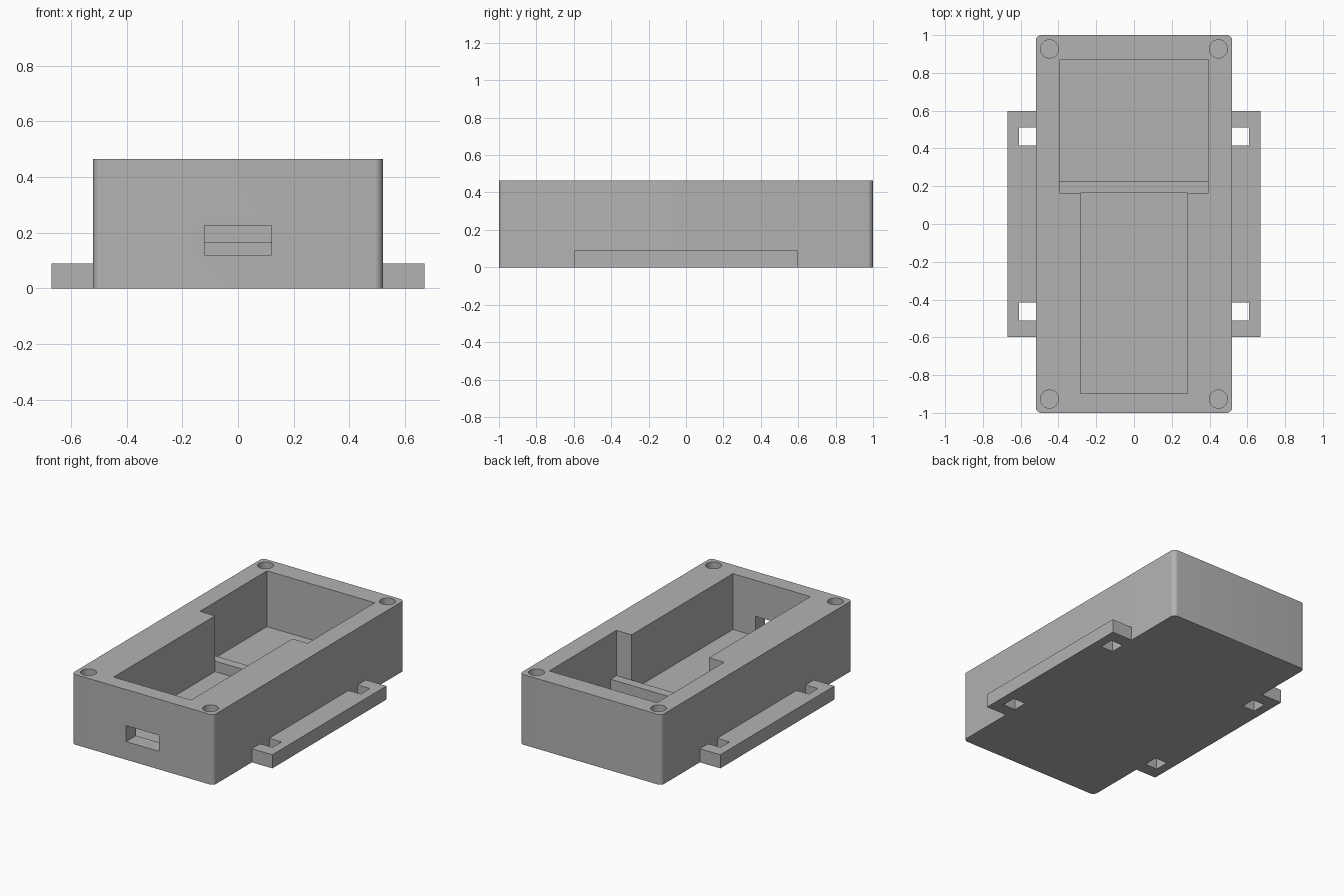
import bpy, bmesh, math

cube = bpy.data.objects.get("Cube")
if cube:
    bpy.data.objects.remove(cube, do_unlink=True)

grey = bpy.data.materials.new("plain grey")
grey.use_nodes = True
grey.diffuse_color = (0.45, 0.45, 0.45, 1)
grey.node_tree.nodes["Principled BSDF"].inputs["Base Color"].default_value = grey.diffuse_color

HALF_W, HEIGHT, FLOOR = 0.52, 0.465, 0.095


def prism(name, outline, z0, z1):
    """Extrude a flat outline from z0 up to z1."""
    bm = bmesh.new()
    face = bm.faces.new([bm.verts.new((x, y, z0)) for x, y in outline])
    ext = bmesh.ops.extrude_face_region(bm, geom=[face])
    for v in ext["geom"]:
        if isinstance(v, bmesh.types.BMVert):
            v.co.z = z1
    bmesh.ops.recalc_face_normals(bm, faces=bm.faces)
    mesh = bpy.data.meshes.new(name)
    bm.to_mesh(mesh)
    bm.free()
    mesh.materials.append(grey)
    obj = bpy.data.objects.new(name, mesh)
    bpy.context.collection.objects.link(obj)
    return obj


def rect(x, y0, y1):
    return [(-x, y0), (x, y0), (x, y1), (-x, y1)]


def arc(cx, cy, r, start, sweep, n):
    angles = [math.radians(start + sweep * i / n) for i in range(n + 1)]
    return [(cx + r * math.cos(a), cy + r * math.sin(a)) for a in angles]


def cut(target, cutter):
    """Subtract the cutter, bake the result and discard the cutter."""
    cutter.hide_render = True
    mod = target.modifiers.new("cut", "BOOLEAN")
    mod.operation, mod.solver, mod.object = "DIFFERENCE", "EXACT", cutter
    bpy.context.view_layer.objects.active = target
    bpy.ops.object.modifier_apply(modifier=mod.name)
    bpy.data.objects.remove(cutter, do_unlink=True)


# Case block with rounded upright corners
R = 0.03
outline = []
for i, (sx, sy) in enumerate([(1, 1), (-1, 1), (-1, -1), (1, -1)]):
    outline += arc(sx * (HALF_W - R), sy * (1 - R), R, 90 * i, 90, 8)
case = prism("case_body", outline, 0, HEIGHT)

# Wide rear pocket, narrow front pocket and the front port
cut(case, prism("rear_pocket", rect(0.395, 0.165, 0.868), FLOOR, 0.6))
cut(case, prism("front_pocket", rect(0.284, -0.897, 0.3), FLOOR, 0.6))
cut(case, prism("port_opening", rect(0.12, -1.1, -0.8), 0.12, 0.226))

# Screw holes in the corners
for sx in (1, -1):
    for sy in (1, -1):
        hole = arc(sx * 0.447, sy * 0.927, 0.048, 0, 360, 32)[:-1]
        cut(case, prism("screw_hole", hole, 0.13, 0.6))

# Low ridge across the pocket floor
prism("floor_ridge", rect(0.395, 0.165, 0.227), FLOOR, 0.165)

# Side flanges with strap slots
half = [(HALF_W, 0.415), (0.61, 0.415), (0.61, 0.511), (HALF_W, 0.511),
        (HALF_W, 0.597), (0.67, 0.597)]
flange = half + [(x, -y) for x, y in reversed(half)]
for side, sx in (("left", 1), ("right", -1)):
    prism(side + "_flange", [(sx * x, y) for x, y in flange], 0, 0.09)

# Smooth the rounded corners and hole walls only
bpy.ops.object.select_all(action="DESELECT")
case.select_set(True)
bpy.context.view_layer.objects.active = case
bpy.ops.object.shade_smooth_by_angle(angle=math.radians(30))
